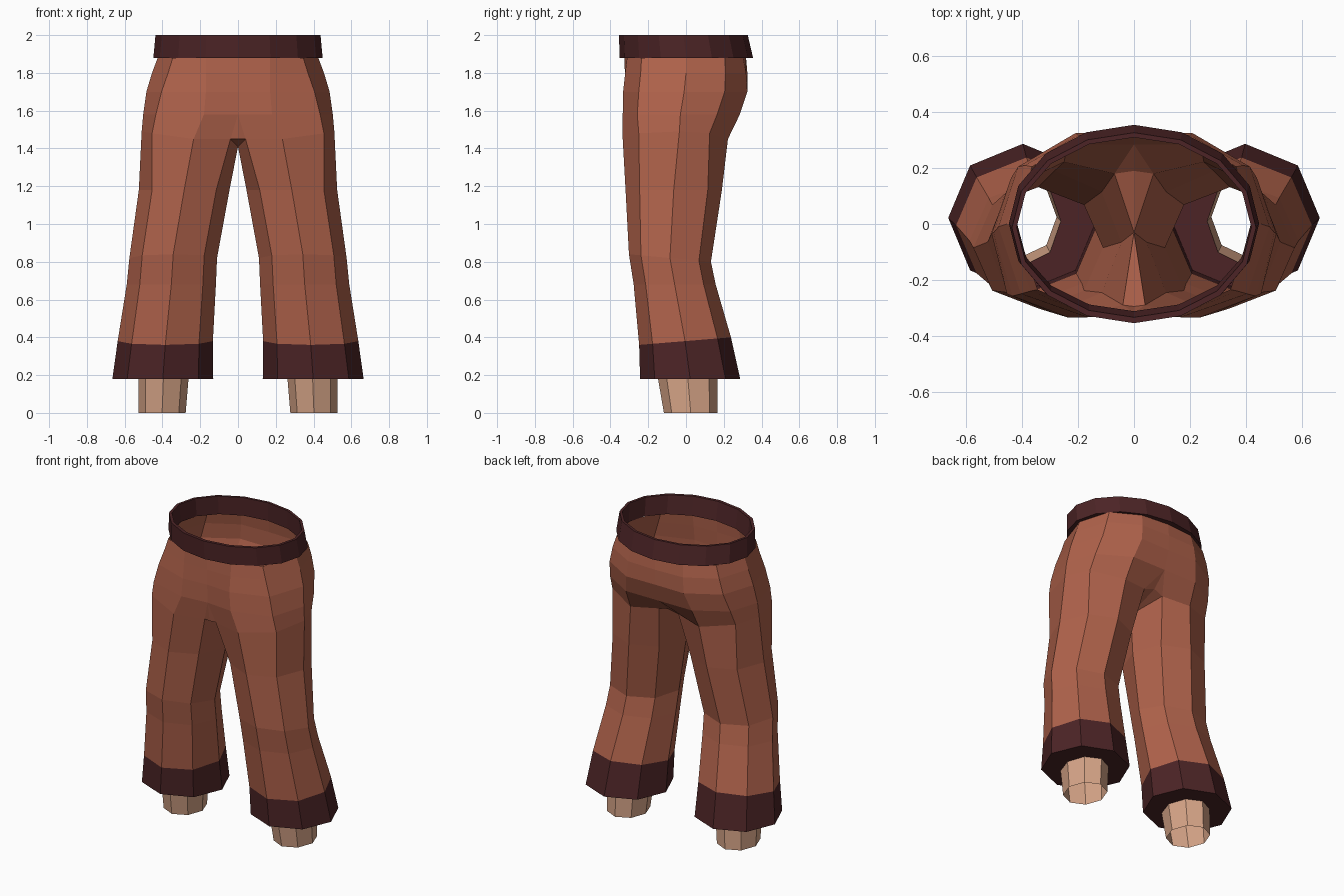
import bpy, bmesh, math

if "Cube" in bpy.data.objects:
    bpy.data.objects.remove(bpy.data.objects["Cube"])


def material(name, rgb):
    m = bpy.data.materials.new(name)
    m.diffuse_color = (*rgb, 1)
    m.use_nodes = True
    m.node_tree.nodes["Principled BSDF"].inputs["Base Color"].default_value = m.diffuse_color
    return m


BROWN = material("rust_brown_cloth", (0.43, 0.122, 0.070))
MAROON = material("dark_maroon_trim", (0.072, 0.0176, 0.019))
SKIN = material("skin", (0.68, 0.376, 0.246))


def ring(bm, cx, cy, rx, ry, z, tilt=0.0, n=8):
    """Closed loop starting at the front (-y), running to +x; tilt raises the back."""
    out = []
    for i in range(n):
        a = 2 * math.pi * i / n
        out.append(bm.verts.new((cx + rx * math.sin(a), cy - ry * math.cos(a),
                                 z - tilt * math.cos(a))))
    return out


def loft(bm, rings, closed=True):
    """Quads between consecutive loops."""
    for a, b in zip(rings, rings[1:]):
        n = len(a)
        for i in range(n if closed else n - 1):
            j = (i + 1) % n
            bm.faces.new((a[i], a[j], b[j], b[i]))


def finish(bm, name, mat, mirror=True):
    me = bpy.data.meshes.new(name)
    bmesh.ops.recalc_face_normals(bm, faces=bm.faces)
    bm.to_mesh(me)
    bm.free()
    me.materials.append(mat)
    ob = bpy.data.objects.new(name, me)
    bpy.context.collection.objects.link(ob)
    if mirror:
        mod = ob.modifiers.new("mirror", 'MIRROR')
        mod.use_clip = True
        mod.merge_threshold = 0.001
    return ob


CUFF_TOP = (0.385, -0.005, 0.252, 0.243, 0.38, 0.02)

# Trousers: eight-sided leg joined to half of the hips, then mirrored
bm = bmesh.new()
legs = [ring(bm, *CUFF_TOP),
        ring(bm, 0.353, -0.06, 0.236, 0.217, 0.68),
        ring(bm, 0.343, -0.085, 0.232, 0.217, 0.82, -0.02),
        ring(bm, 0.285, -0.065, 0.24, 0.255, 1.18)]
# top of the leg: front, outer front, outer, outer back, back, inner back, crotch, inner front
top = [bm.verts.new(c) for c in (
    (0.235, -0.335, 1.45), (0.455, -0.25, 1.48), (0.51, -0.035, 1.49),
    (0.45, 0.125, 1.48), (0.25, 0.222, 1.45), (0.07, 0.18, 1.47),
    (0, -0.03, 1.41), (0.04, -0.29, 1.45))]
loft(bm, legs + [top])


def half(z, pts, drop=0.0):
    return [bm.verts.new((x, y, z)) for x, y in pts]


# hip loops from front centre round the side to back centre
hips = [
    half(1.58, ((0, -.318), (.18, -.335), (.435, -.258), (.502, -.03),
                (.44, .165), (.24, .285), (0, .285))),
    half(1.70, ((0, -.322), (.17, -.333), (.405, -.25), (.485, -.01),
                (.415, .205), (.21, .325), (0, .322))),
    half(1.80, ((0, -.324), (.17, -.322), (.37, -.24), (.455, 0),
                (.39, .21), (.20, .318), (0, .325))),
    half(1.88, ((0, -.325), (.17, -.312), (.345, -.235), (.425, 0),
                (.365, .205), (.19, .302), (0, .318)))]
loft(bm, hips, closed=False)
h = hips[0]
loft(bm, [top[:5], h[1:6]], closed=False)
# front and back of the crotch
front = bm.verts.new((0, -0.295, 1.45))
back = bm.verts.new((0, 0.19, 1.49))
for f in ((h[0], h[1], top[0], top[7]), (h[0], top[7], front), (front, top[7], top[6]),
          (h[6], top[5], top[4], h[5]), (h[6], back, top[5]), (back, top[6], top[5])):
    bm.faces.new(f)
finish(bm, "trousers", BROWN)

# Flared cuffs with an underside reaching in to the ankle
ANKLE_TOP = (0.395, 0.01, 0.133, 0.158, 0.18)
bm = bmesh.new()
loft(bm, [ring(bm, *CUFF_TOP),
          ring(bm, 0.398, 0.022, 0.267, 0.265, 0.18),
          ring(bm, *ANKLE_TOP)])
finish(bm, "cuffs", MAROON)

# Ankles: open tubes
bm = bmesh.new()
loft(bm, [ring(bm, *ANKLE_TOP), ring(bm, 0.402, 0.025, 0.125, 0.142, 0.0)])
finish(bm, "ankles", SKIN)

# Waistband: thin hollow belt
bm = bmesh.new()
belt = [ring(bm, 0, 0, 0.418, 0.312, 1.88, n=16),
        ring(bm, 0, 0.002, 0.448, 0.353, 1.88, n=16),
        ring(bm, 0, -0.014, 0.437, 0.341, 2.0, n=16),
        ring(bm, 0, -0.012, 0.42, 0.322, 2.0, n=16)]
loft(bm, belt + belt[:1])
finish(bm, "waistband", MAROON, mirror=False)
